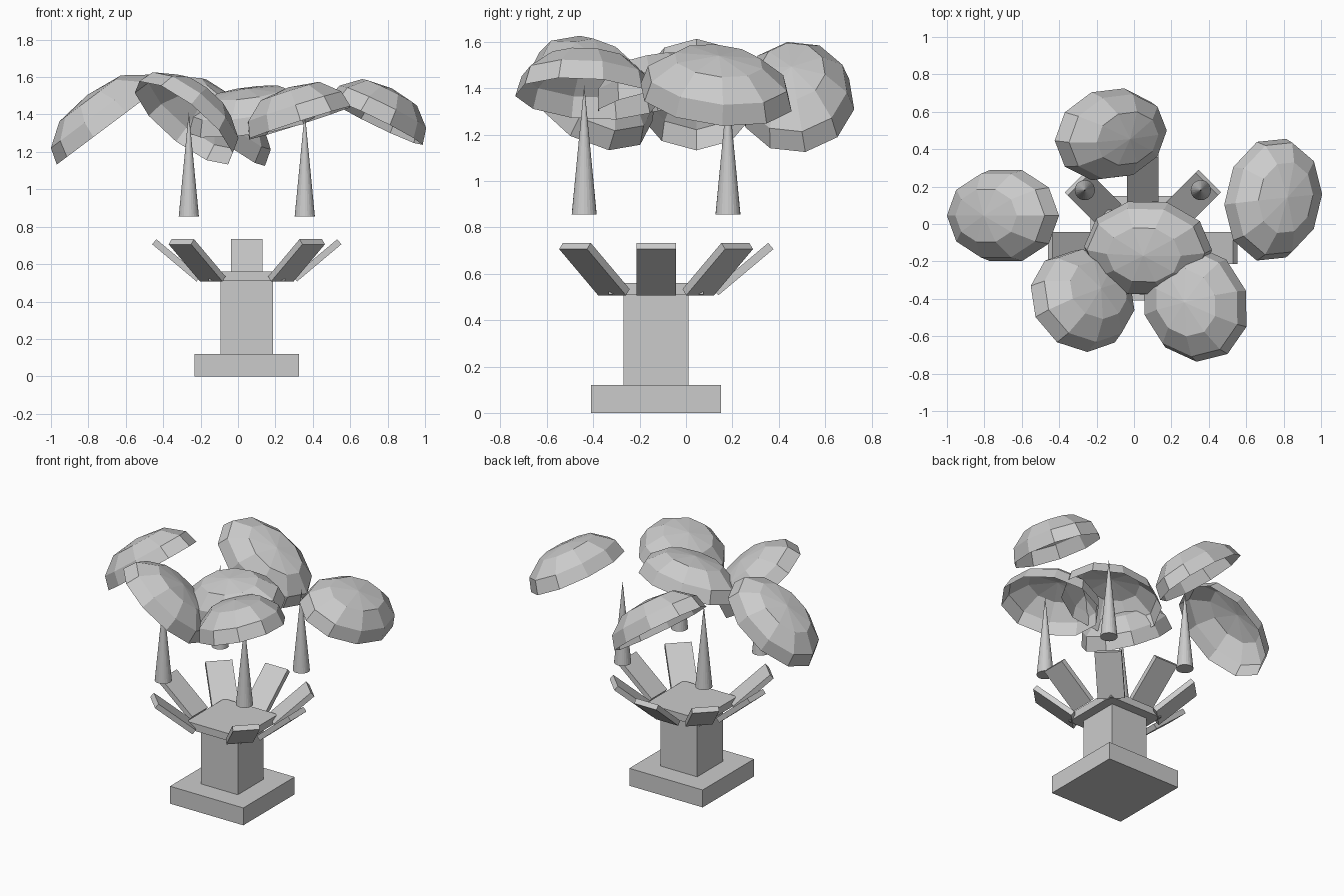
import bpy, bmesh
from math import sin, cos, pi, radians
from mathutils import Vector, Matrix

if "Cube" in bpy.data.objects:
    bpy.data.objects.remove(bpy.data.objects["Cube"])

CX, CY = 0.047, -0.129         # axis of the stand


def add(name, bm, matrix=Matrix.Identity(4)):
    bmesh.ops.recalc_face_normals(bm, faces=bm.faces)
    me = bpy.data.meshes.new(name)
    bm.to_mesh(me)
    bm.free()
    ob = bpy.data.objects.new(name, me)
    ob.matrix_world = matrix
    bpy.context.collection.objects.link(ob)
    return ob


def box(name, size, matrix):
    bm = bmesh.new()
    bmesh.ops.create_cube(bm, size=1)
    bmesh.ops.scale(bm, vec=size, verts=bm.verts)
    return add(name, bm, matrix)


def cone(name, r, z0, z1, x, y, seg):
    bm = bmesh.new()
    bmesh.ops.create_cone(bm, cap_ends=True, segments=seg, radius1=r,
                          radius2=0, depth=z1 - z0)
    return add(name, bm, Matrix.Translation((x, y, (z0 + z1) / 2)))


def dome(name, centre, normal, heading, a, b, h=0.20, seg=10):
    """Open faceted shell: rim centre, axis, long-axis heading, radii, height."""
    n = Vector(normal).normalized()
    u = Vector((cos(radians(heading)), sin(radians(heading)), 0))
    u = (u - n * u.dot(n)).normalized()
    v = n.cross(u)
    bm = bmesh.new()
    rings = []
    for r, z in ((1, 0), (0.92, 0.45), (0.58, 0.88)):
        rings.append([bm.verts.new((a * r * cos(2 * pi * i / seg),
                                    b * r * sin(2 * pi * i / seg), h * z))
                      for i in range(seg)])
    tip = bm.verts.new((0, 0, h))
    for i in range(seg):
        j = (i + 1) % seg
        for lo, hi in zip(rings, rings[1:]):
            bm.faces.new((lo[i], lo[j], hi[j], hi[i]))
        bm.faces.new((rings[-1][i], rings[-1][j], tip))
    m = Matrix((u, v, n)).transposed().to_4x4()
    return add(name, bm, Matrix.Translation(centre) @ m)


# Stand: foot, column and square plate
box("foot", (0.56, 0.56, 0.12), Matrix.Translation((CX, CY, 0.06)))
box("column", (0.28, 0.28, 0.40), Matrix.Translation((CX, CY, 0.32)))
box("plate", (0.41, 0.41, 0.05), Matrix.Translation((CX, CY, 0.535)))

# Seven flared slats around the plate, open at the front
for k in range(8):
    if k == 6:
        continue
    m = (Matrix.Translation((CX, CY, 0.62)) @ Matrix.Rotation(k * pi / 4, 4, 'Z')
         @ Matrix.Translation((0.376, 0, 0)) @ Matrix.Rotation(radians(-40), 4, 'Y'))
    box(f"slat_{k}", (0.31, 0.17, 0.035), m)

# Four spikes above the diagonal slats
for sx in (-1, 1):
    for sy in (-1, 1):
        cone("spike", 0.054, 0.855, 1.415, CX + 0.31 * sx, CY + 0.31 * sy, 24)

# Canopy of tilted leaf shells
dome("leaf_left", (-0.685, 0.045, 1.345), (-0.6, 0, 0.8), 180, 0.355, 0.255)
dome("leaf_back", (-0.14, 0.48, 1.335), (0.6, -0.13, 0.79), 0, 0.355, 0.25)
dome("leaf_right", (0.735, 0.13, 1.36), (0.43, 0.06, 0.9), 72, 0.34, 0.275)
dome("leaf_centre", (0.075, -0.13, 1.345), (-0.13, -0.2, 0.97), 0, 0.345, 0.265)
dome("leaf_front_left", (-0.29, -0.415, 1.355), (0.57, 0.36, 0.74), 25, 0.335, 0.285)
dome("leaf_front_right", (0.33, -0.425, 1.355), (-0.3, 0.03, 0.95), -55, 0.325, 0.285)
